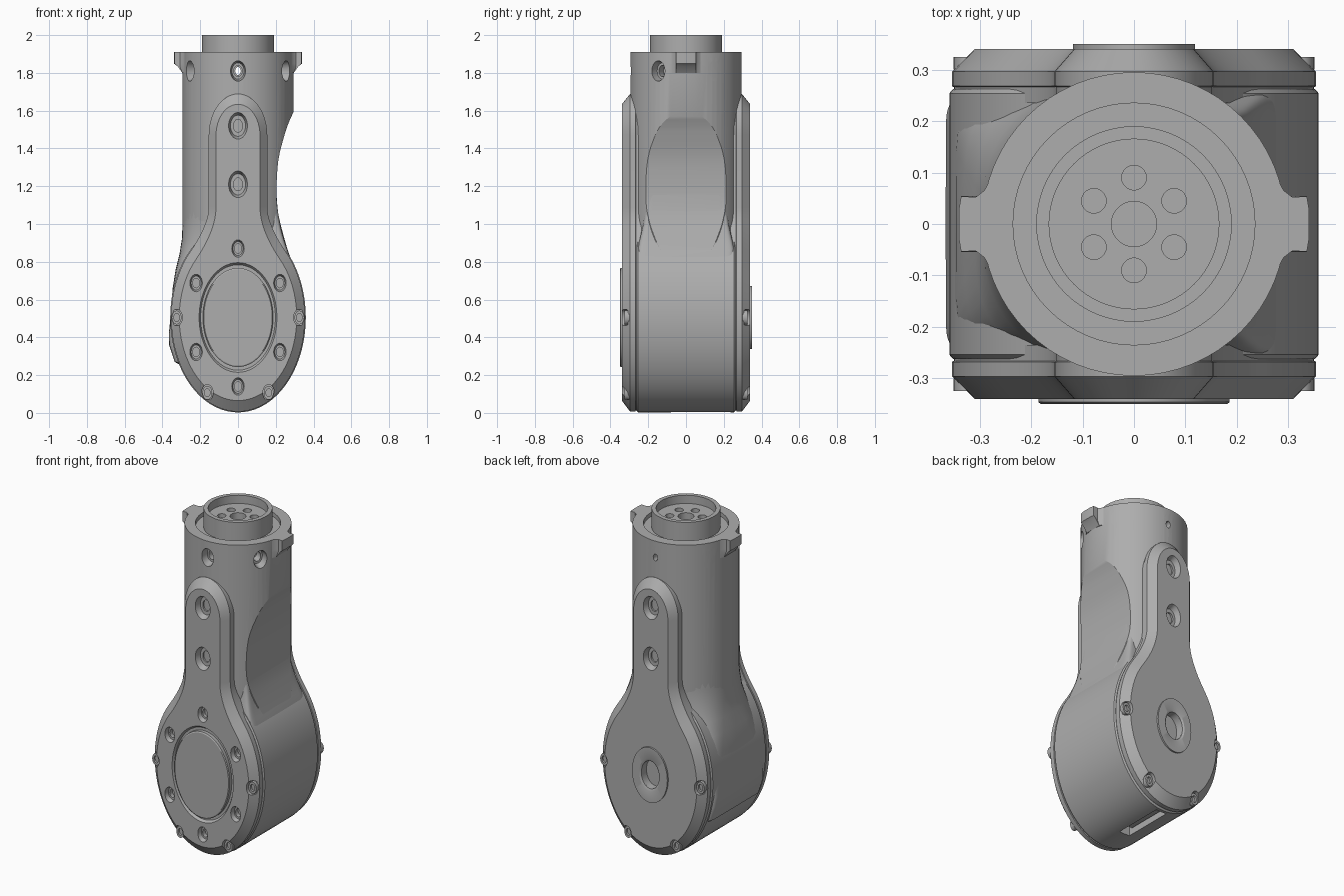
import bpy, bmesh
from math import sin, cos, pi, radians
from mathutils import Matrix, Vector

if "Cube" in bpy.data.objects:
    bpy.data.objects.remove(bpy.data.objects["Cube"])

STRETCH = 1.41      # vertical stretch of the round features
MID = 0.505         # height of the joint axis

grey = bpy.data.materials.new("machined grey")
grey.use_nodes = True
grey.diffuse_color = (0.42, 0.42, 0.42, 1)
grey.node_tree.nodes["Principled BSDF"].inputs["Base Color"].default_value = (0.42, 0.42, 0.42, 1)


def finish(name, bm):
    bmesh.ops.recalc_face_normals(bm, faces=bm.faces)
    mesh = bpy.data.meshes.new(name)
    bm.to_mesh(mesh)
    bm.free()
    mesh.materials.append(grey)
    obj = bpy.data.objects.new(name, mesh)
    bpy.context.collection.objects.link(obj)
    return obj


def lathe(name, profile, matrix=Matrix(), steps=32):
    """Revolve (radius, height) points about z, then place with the matrix."""
    bm = bmesh.new()
    verts = [bm.verts.new((r, 0, h)) for r, h in profile]
    edges = [bm.edges.new(pair) for pair in zip(verts, verts[1:])]
    bmesh.ops.spin(bm, geom=verts + edges, cent=(0, 0, 0), axis=(0, 0, 1),
                   angle=2 * pi, steps=steps)
    bmesh.ops.remove_doubles(bm, verts=bm.verts, dist=1e-5)
    bm.transform(matrix)
    return finish(name, bm)


def loft(name, rings):
    """Join closed rings of equal length and cap both ends."""
    bm = bmesh.new()
    rows = [[bm.verts.new(p) for p in ring] for ring in rings]
    n = len(rows[0])
    for a, b in zip(rows, rows[1:]):
        for i in range(n):
            j = (i + 1) % n
            bm.faces.new((a[i], a[j], b[j], b[i]))
    bm.faces.new(rows[0])
    bm.faces.new(rows[-1])
    return finish(name, bm)


def cut(target, cutter):
    mod = target.modifiers.new("cut", 'BOOLEAN')
    mod.operation, mod.solver, mod.object = 'DIFFERENCE', 'EXACT', cutter
    graph = bpy.context.evaluated_depsgraph_get()
    graph.update()
    mesh = bpy.data.meshes.new_from_object(target.evaluated_get(graph))
    target.modifiers.clear()
    target.data = mesh
    bpy.data.objects.remove(cutter)


def facing(side, x, z, y=0.34):
    """Matrix for a stretched round feature on the front (-1) or back (+1)."""
    return (Matrix.Translation((x, side * y, z)) @ Matrix.Diagonal((1, 1, STRETCH, 1))
            @ Matrix.Rotation(-side * pi / 2, 4, 'X'))


def counterbore(outer, inner, step, depth):
    return [(0, -depth), (inner, -depth), (inner, -step), (outer * 0.8, -step),
            (outer, 0), (outer, 0.03), (0, 0.03)]


# Round column with top groove, flange ring and stepped bore
column = lathe("column", [(0, .5), (.295, .5), (.295, 1.91), (.235, 1.91), (.235, 1.885),
                          (.19, 1.885), (.19, 2), (.165, 2), (.165, 1.95), (.044, 1.95),
                          (.044, 1.9), (0, 1.9)], steps=64)

# Concave scoop on the left flank of the column
knots = [(.297, 1.6), (.268, 1.535), (.246, 1.47), (.214, 1.34), (.204, 1.18),
         (.214, 1.05), (.262, .865), (.3, .75), (.33, .6)]
scoop = []
for i in range(len(knots) - 1):
    p0, p1, p2, p3 = [Vector(knots[max(0, min(len(knots) - 1, i + k))]) for k in (-1, 0, 1, 2)]
    for k in range(4):
        t = k / 4
        scoop.append(0.5 * (2 * p1 + (p2 - p0) * t + (2 * p0 - 5 * p1 + 4 * p2 - p3) * t * t
                            + (3 * p1 - p0 - 3 * p2 + p3) * t ** 3))
outline = [tuple(p) for p in scoop] + [knots[-1], (.6, .6), (.6, 1.6)]
cut(column, loft("scoop_cutter", [[(x, y, z) for x, z in outline] for y in (-.5, .5)]))

# Six radial screw holes in the collar, and the bolt circle in the flange
for k in range(6):
    a = radians(30 + 60 * k)
    place = (Matrix.Translation((.29 * cos(a), .29 * sin(a), 1.81)) @ Matrix.Diagonal((1, 1, 1.35, 1))
             @ Matrix.Rotation(a, 4, 'Z') @ Matrix.Rotation(pi / 2, 4, 'Y'))
    cut(column, lathe("collar_cutter", counterbore(.04, .022, .04, .09), place, 20))
    spot = Matrix.Translation((.09 * cos(a), .09 * sin(a), 1.95))
    cut(column, lathe("bolt_cutter", [(0, -.03), (.024, -.03), (.024, .02), (0, .02)], spot, 20))
cut(column, lathe("sight_cutter", [(0, -.4), (.015, -.4), (.015, .4), (0, .4)],
                  facing(-1, 0, 1.81, 0), 16))

# Locating tabs on both sides of the collar
tab_plan = [(.25, .1), (.28, .085), (.291, .065), (.308, .052), (.336, .054), (.34, .03), (.34, 0)]
tab_plan += [(x, -y) for x, y in tab_plan[-2::-1]]
for side, label in ((1, "left"), (-1, "right")):
    loft(label + "_tab", [[(side * min(x, reach), y, z) for x, y in tab_plan]
                          for z, reach in ((1.91, .34), (1.85, .34), (1.835, .32), (1.8, .295))])

# Joint drum
drum = loft("joint_drum", [[(r * cos(t), y, MID + r * 1.4 * sin(t))
                            for t in (2 * pi * k / 72 for k in range(72))]
                           for y, r in ((-.262, .352), (-.254, .359), (.254, .359), (.262, .352))])
slot = [(-.035, -.08), (.035, -.08), (.035, .235), (-.035, .235)]
cut(drum, loft("slot_cutter", [[(x, y, z) for x, y in slot] for z in (-.1, .06)]))
loft("slot_insert", [[(x * .55, .08 + (y - .08) * .75, z) for x, y in slot] for z in (.03, .07)])


def half_section(side, z, a, b, n):
    """Half of a superellipse, squarer as n grows."""
    pts = []
    for k in range(25):
        t = pi * k / 24
        c, s = max(0, sin(t)), cos(t)
        pts.append((side * a * c ** (2 / n), b * abs(s) ** (2 / n) * (1 if s > 0 else -1), z))
    return pts


# Blends from column to drum on each flank
loft("right_blend", [half_section(-1, *row) for row in (
    (1.2, .291, .291, 2), (1.02, .293, .288, 2.1), (.92, .297, .28, 2.5), (.84, .31, .27, 3.3),
    (.76, .33, .262, 4.5), (.66, .346, .257, 7), (.5, .358, .255, 12), (.42, .366, .25, 16),
    (.36, .365, .25, 16), (.27, .335, .25, 16), (.25, .3, .25, 16))])
loft("left_blend", [half_section(1, *row) for row in (
    (1.18, .203, .212, 20), (1.12, .206, .215, 20), (1.05, .213, .22, 20), (1, .223, .227, 20),
    (.95, .235, .238, 20), (.9, .25, .25, 20), (.865, .262, .257, 20), (.78, .293, .257, 20),
    (.7, .31, .257, 20))])


def cover_outline(inset):
    """Keyhole outline: disc, filleted shoulders and a round-topped stem."""
    rx, rz, w = .354 - inset, .498 - 1.35 * inset, .155 - .9 * inset
    end = radians(44)
    half = []
    for k in range(31):
        t = -pi / 2 + (end + pi / 2) * k / 30
        half.append((rx * cos(t), MID + rz * sin(t)))
    p0 = Vector(half[-1])
    p1 = Vector((w, p0.y + (p0.x - w) * rz * cos(end) / (rx * sin(end))))
    p2 = Vector((w, 1.09))
    for k in range(1, 9):
        t = k / 8
        half.append(tuple(p0 * (1 - t) ** 2 + 2 * p1 * t * (1 - t) + p2 * t * t))
    for k in range(13):
        t = pi / 2 * k / 12
        half.append((w * cos(t), 1.47 + STRETCH * w * sin(t)))
    half[0], half[-1] = (0, half[0][1]), (0, half[-1][1])
    return half + [(-x, z) for x, z in half[-2:0:-1]]


# Front and back keyhole covers with their screws
for side, label in ((-1, "front"), (1, "back")):
    cover = loft(label + "_cover", [[(x, side * y, z) for x, z in cover_outline(inset)]
                                    for y, inset in ((.235, .004), (.266, .004), (.268, 0),
                                                     (.296, 0), (.34, .043))])
    for z in (1.52, 1.21):
        cut(cover, lathe("stem_cutter", counterbore(.05, .024, .035, .06), facing(side, 0, z), 24))
    for k, angle in enumerate((0, 180, 240, 300)):
        a = radians(angle)
        spot = facing(side, .325 * cos(a), MID + .46 * sin(a))
        cut(cover, lathe("rim_cutter", [(0, -.033), (.031, -.033), (.031, .03), (0, .03)], spot, 20))
        lathe(f"{label}_rim_screw_{k + 1}", [(0, -.04), (.026, -.04), (.026, -.015), (.015, -.015),
                                             (.015, -.028), (0, -.028)], spot, 20)
    centre = facing(side, 0, MID)
    if side < 0:
        for k in range(6):
            a = radians(30 + 60 * k)
            cut(cover, lathe("face_cutter", counterbore(.033, .018, .025, .05),
                             facing(side, .256 * cos(a), MID + .365 * sin(a)), 20))
        cut(cover, lathe("recess_cutter", [(0, -.015), (.198, -.015), (.206, 0), (.206, .03), (0, .03)],
                         centre, 64))
        lathe("front_cap", [(0, -.03), (.186, -.03), (.186, .006), (.181, .01), (0, .01)], centre, 64)
    else:
        cut(cover, lathe("bore_cutter", [(0, -.045), (.06, -.045), (.06, .03), (0, .03)], centre, 40))
        lathe("back_boss", [(.06, -.03), (.119, -.03), (.119, .01), (.07, .01), (.06, .004), (.06, -.03)],
              centre, 48)

# Smooth shading with crisp edges
bpy.ops.object.select_all(action='DESELECT')
for obj in bpy.context.collection.objects:
    if obj.type == 'MESH':
        obj.select_set(True)
        bpy.context.view_layer.objects.active = obj
bpy.ops.object.shade_smooth_by_angle(angle=radians(28))
